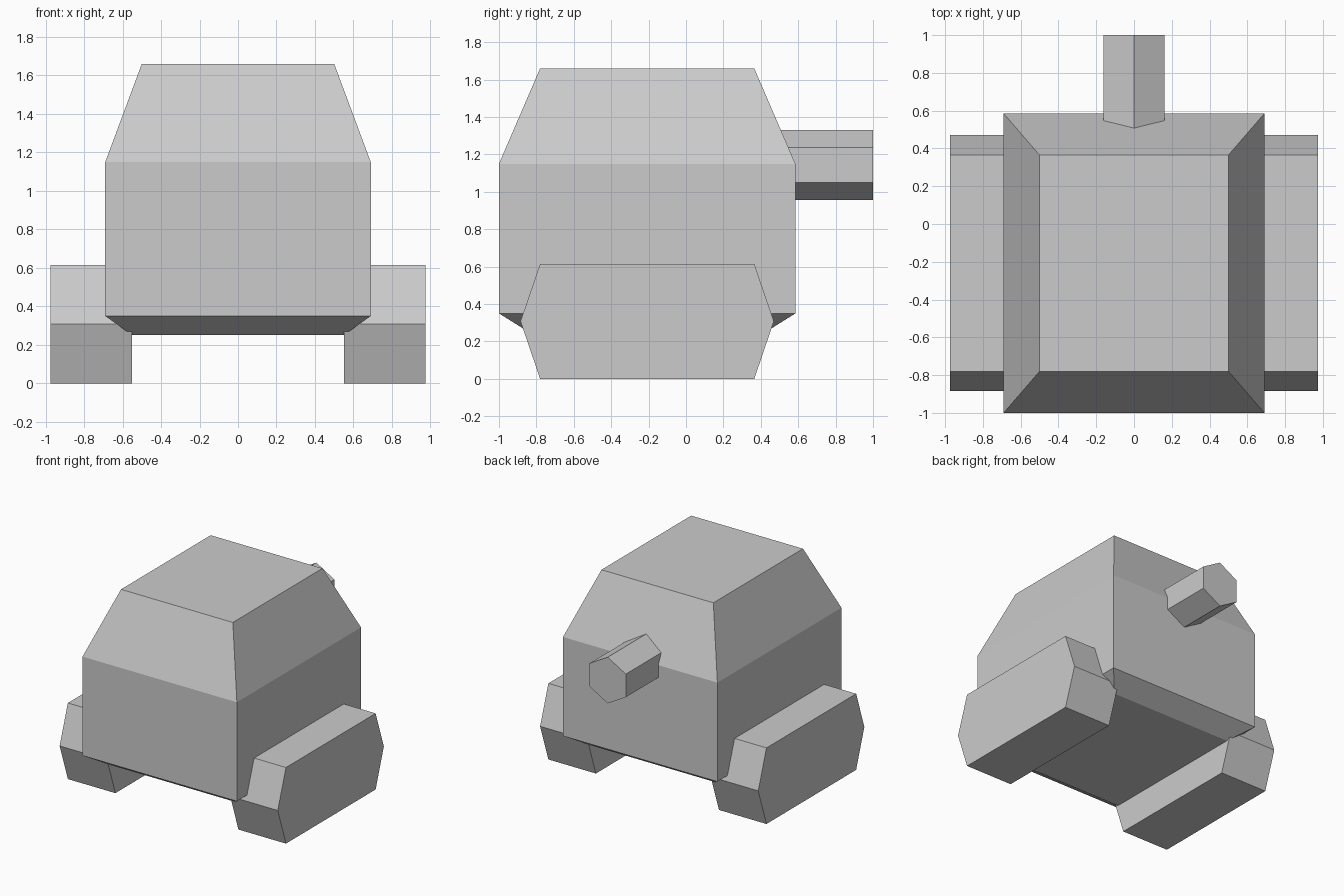
import bpy
from math import sin, cos, pi

if "Cube" in bpy.data.objects:
    bpy.data.objects.remove(bpy.data.objects["Cube"])


def loft(name, rings):
    """Closed solid through a list of rings with equal point counts."""
    n = len(rings[0])
    verts = [p for ring in rings for p in ring]
    faces = [tuple(reversed(range(n))), tuple(range(len(verts) - n, len(verts)))]
    for r in range(len(rings) - 1):
        for i in range(n):
            a, b = r * n + i, r * n + (i + 1) % n
            faces.append((a, b, b + n, a + n))
    mesh = bpy.data.meshes.new(name)
    mesh.from_pydata(verts, [], faces)
    obj = bpy.data.objects.new(name, mesh)
    bpy.context.collection.objects.link(obj)
    return obj


def rect(x, y0, y1, z):
    return [(-x, y0, z), (x, y0, z), (x, y1, z), (-x, y1, z)]


# Hull: chamfered belly, straight walls, tapered roof
loft("hull", [rect(0.55, -0.84, 0.425, 0.25),
              rect(0.69, -1.0, 0.585, 0.35),
              rect(0.69, -1.0, 0.585, 1.15),
              rect(0.50, -0.78, 0.365, 1.66)])

# Tracks: hexagonal side profile (y, z), mirrored across x = 0
profile = [(-0.78, 0), (0.365, 0), (0.47, 0.308),
           (0.365, 0.615), (-0.78, 0.615), (-0.885, 0.308)]
track = loft("tracks", [[(x, y, z) for y, z in profile] for x in (0.55, 0.975)])
mirror = track.modifiers.new("Mirror", 'MIRROR')
mirror.use_axis = (True, False, False)

# Barrel: six-sided prism pointing to the back, one edge on top
RADIUS, HEIGHT = 0.187, 1.143
loft("barrel", [[(RADIUS * sin(i * pi / 3), y, HEIGHT + RADIUS * cos(i * pi / 3))
                 for i in range(6)] for y in (1.0, 0.42)][::-1])

# Outward normals on every part
import bmesh
for obj in bpy.context.collection.objects:
    bm = bmesh.new()
    bm.from_mesh(obj.data)
    bmesh.ops.recalc_face_normals(bm, faces=bm.faces)
    bm.to_mesh(obj.data)
    bm.free()
